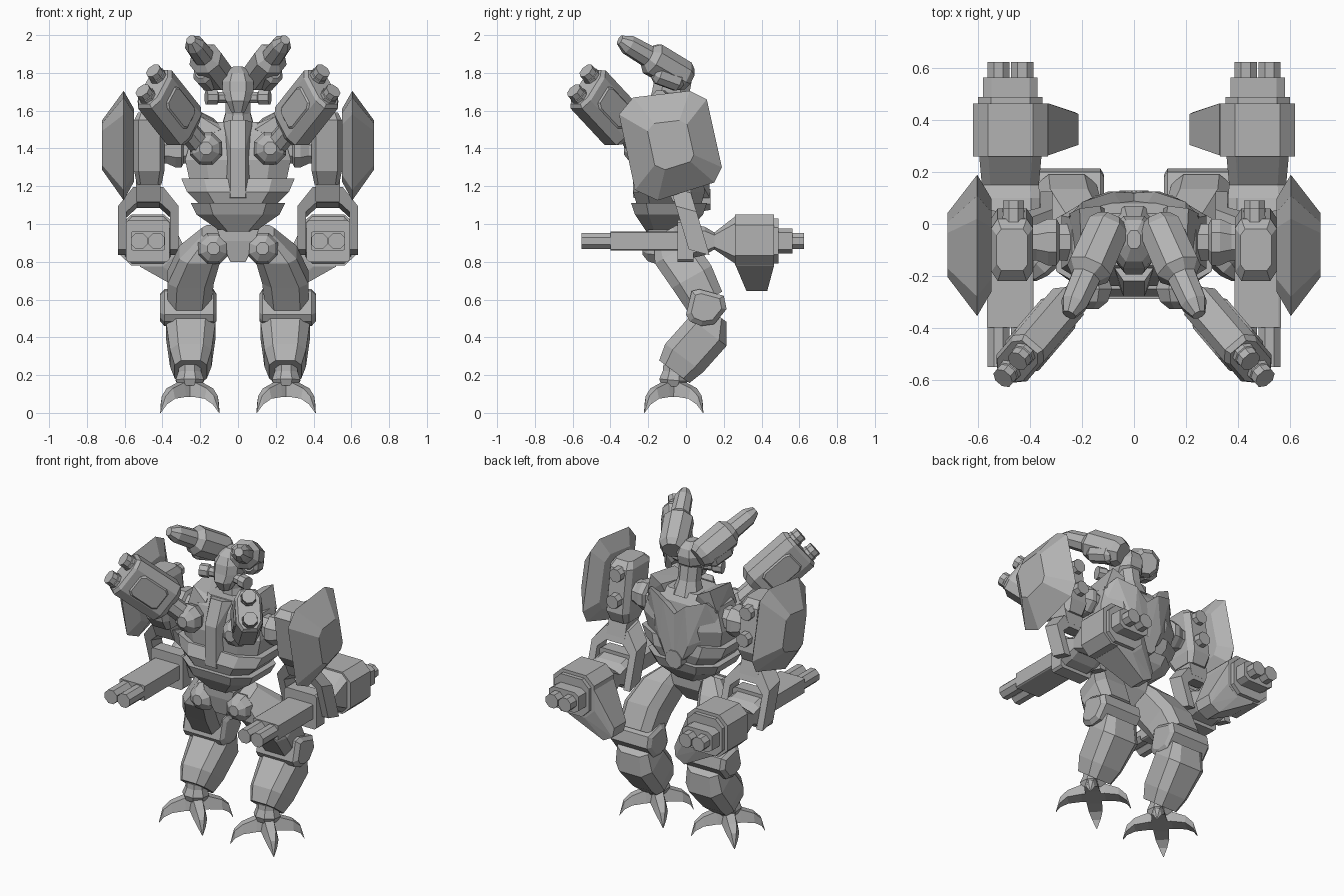
import bpy, bmesh, math
from mathutils import Vector as Vec, Matrix

if "Cube" in bpy.data.objects:
    bpy.data.objects.remove(bpy.data.objects["Cube"])

grey = bpy.data.materials.new("armour_grey")
grey.diffuse_color = (0.45, 0.45, 0.45, 1)
grey.use_nodes = True
grey.node_tree.nodes["Principled BSDF"].inputs["Base Color"].default_value = grey.diffuse_color
X, Y, Z = Vec((1, 0, 0)), Vec((0, 1, 0)), Vec((0, 0, 1))
ROUND = 0.586  # corner cut that gives a regular octagon


def finish(name, bm, mirror):
    """Turn a bmesh into one object, or a mirrored pair."""
    bmesh.ops.recalc_face_normals(bm, faces=bm.faces)
    for side in (["right", "left"] if mirror else [""]):
        if side == "left":
            bmesh.ops.transform(bm, matrix=Matrix.Diagonal((-1, 1, 1, 1)), verts=bm.verts)
            bmesh.ops.reverse_faces(bm, faces=bm.faces)
        full = f"{name}_{side}" if side else name
        me = bpy.data.meshes.new(full)
        bm.to_mesh(me)
        me.materials.append(grey)
        bpy.context.collection.objects.link(bpy.data.objects.new(full, me))
    bm.free()


def skin(name, rings, mirror=True):
    """Bridge equal rings of points and cap the ends."""
    bm = bmesh.new()
    vs = [[bm.verts.new(p) for p in r] for r in rings]
    n = len(vs[0])
    for a, b in zip(vs, vs[1:]):
        for i in range(n):
            bm.faces.new((a[i], a[(i + 1) % n], b[(i + 1) % n], b[i]))
    bm.faces.new(vs[0])
    bm.faces.new(vs[-1])
    finish(name, bm, mirror)


def loft(name, secs, U=X, V=Y, k=0.4, mirror=True):
    """Octagonal sections (centre, half U, half V) with corner cut k."""
    U, V, h = Vec(U).normalized(), Vec(V).normalized(), 1 - k
    shape = [(1, -h), (1, h), (h, 1), (-h, 1), (-1, h), (-1, -h), (-h, -1), (h, -1)]
    skin(name, [[Vec(c) + U * a * x + V * b * y for x, y in shape] for c, a, b in secs], mirror)


def tube(name, a, b, steps, mirror=True):
    """Round octagonal turning from a to b; steps are (fraction, radius)."""
    a, b = Vec(a), Vec(b)
    d = (b - a).normalized()
    U = d.cross(Z if abs(d.z) < 0.9 else Y).normalized()
    loft(name, [(a.lerp(b, t), r, r) for t, r in steps], U, d.cross(U), ROUND, mirror)


def ball(name, c, r, mirror=True):
    c = Vec(c)
    steps = [((1 - math.cos(t)) / 2, r * math.sin(t)) for t in (0.4, 0.95, math.pi / 2, 2.19, 2.74)]
    tube(name, c + Y * r, c - Y * r, steps, mirror)


def hull(name, pts, mirror=True):
    bm = bmesh.new()
    vs = [bm.verts.new(p) for p in pts]
    res = bmesh.ops.convex_hull(bm, input=vs)
    bmesh.ops.delete(bm, geom=list({v for v in res["geom_interior"] + res["geom_unused"]
                                    if isinstance(v, bmesh.types.BMVert)}), context="VERTS")
    bmesh.ops.dissolve_limit(bm, angle_limit=0.03, verts=bm.verts, edges=bm.edges)
    finish(name, bm, mirror)


def both(pts):
    return [(s * x, y, z) for x, y, z in pts for s in (1, -1)]


# feet: four diagonal hooked claws
foot = Vec((0.255, -0.065, 0))
for i in range(4):
    a = math.radians(45 + 90 * i)
    d = Vec((math.cos(a), math.sin(a), 0))
    w = Vec((-d.y, d.x, 0))
    rings = []
    for r, hw, lo, hi in [(-0.01, .05, .085, .165), (.07, .045, .085, .16), (.15, .04, .075, .13),
                          (.195, .024, .045, .09), (.22, .002, .0, .006)]:
        p = foot + d * r
        rings.append([p - w * hw + Z * lo, p + w * hw + Z * lo, p + w * hw * .6 + Z * hi, p - w * hw * .6 + Z * hi])
    skin(f"claw_{i + 1}", rings)
tube("ankle", (.255, -.07, .14), (.255, -.06, .25), [(0, .06), (.3, .075), (.7, .06), (1, .06)])

# legs
loft("shin", [((.25, .15, .53), .11, .08), ((.25, .115, .43), .13, .125),
              ((.25, -.01, .29), .11, .125), ((.25, -.062, .218), .085, .1)], X, (0, .8, -.6))
knee = [(0, .52), (.03, .645), (.07, .655), (.2, .62), (.215, .55), (.15, .47), (.08, .46), (.02, .485)]
skin("knee_guard", [[(x, .11 + (y - .11) * f, .56 + (z - .56) * f) for y, z in knee]
                    for x, f in ((.115, .75), (.13, 1), (.39, 1), (.412, .75))])
loft("thigh", [((.13, -.11, .96), .06, .07), ((.2, -.06, .85), .11, .12),
               ((.25, .03, .72), .122, .12), ((.26, .1, .59), .115, .105)], X, (0, .87, .49))
ball("hip_ball", (.13, -.155, .87), .082)

# pelvis and waist
hull("pelvis", both([(.11, -.2, .97), (.11, .0, .97), (.09, -.2, .91), (.09, .0, .9), (.04, -.18, .8), (.04, -.06, .8)]), False)
loft("belly_bowl", [((0, -.09, 1.11), .25, .2), ((0, -.09, 1.05), .22, .18), ((0, -.1, .96), .09, .11)], mirror=False)
loft("rib_plate", [((0, -.08, 1.24), .3, .17), ((0, -.09, 1.17), .27, .19), ((0, -.09, 1.1), .2, .17)], mirror=False)

# chest
loft("chest", [((0, -.08, 1.2), .25, .15), ((0, -.07, 1.34), .28, .17),
               ((0, -.06, 1.48), .24, .14), ((0, -.06, 1.54), .15, .1)], mirror=False)
hull("breastbone", both([(.04, -.28, 1.14), (.04, -.28, 1.4), (.04, -.22, 1.55), (.075, -.2, 1.12), (.075, -.17, 1.54)]), False)
# back shell in two halves, dipping at the middle
hull("back_plate", [(.25, .03, 1.47), (.2, .085, 1.53), (.08, .125, 1.49), (0, .12, 1.42), (.06, .125, 1.14), (0, .125, 1.12),
                    (.1, .125, 1.24), (.26, .02, 1.32), (.1, 0, 1.14), (0, 0, 1.12), (0, 0, 1.42), (.2, 0, 1.5)])
tube("tail_boss", (0, .05, 1.13), (0, .13, 1.13), [(0, .07), (1, .055)], False)
hull("collar", [(.09, -.2, 1.5), (.23, -.19, 1.44), (.2, -.17, 1.57), (.1, -.16, 1.53), (.25, .04, 1.46), (.21, .06, 1.6),
                (.13, .07, 1.56), (.1, .05, 1.48)])

# head
tube("neck", (0, -.02, 1.5), (0, -.05, 1.68), [(0, .09), (.5, .065), (1, .065)], False)
loft("head", [((0, -.13, 1.59), .035, .035), ((0, -.12, 1.65), .062, .075), ((0, -.08, 1.7), .082, .1),
              ((0, -.07, 1.755), .083, .1), ((0, -.065, 1.8), .062, .08), ((0, -.06, 1.835), .025, .035)],
     k=.5, mirror=False)
tube("cheek_sensor", (.05, -.11, 1.67), (.168, -.14, 1.67), [(0, .03), (.5, .03), (.55, .038), (1, .038)])
tube("horn", (.09, .01, 1.765), (.25, -.35, 1.975),
     [(0, .06), (.08, .082), (.52, .085), (.6, .055), (.88, .05), (1, .025)])
tube("horn_pod", (.145, -.02, 1.745), (.195, -.17, 1.8), [(0, .03), (.15, .05), (.85, .05), (1, .03)])

# chest cannons on ball mounts
base, end = Vec((.275, -.325, 1.505)), Vec((.45, -.53, 1.725))
axis = (end - base).normalized()
side = axis.cross(Z).normalized()
up = side.cross(axis)
ball("cannon_mount", (.17, -.25, 1.4), .085)
tube("cannon_neck", (.17, -.23, 1.38), base + axis * .03, [(0, .055), (1, .055)])
loft("cannon_body", [(base - axis * .02, .05, .09), (base + axis * .02, .078, .13),
                     (end - axis * .02, .078, .13), (end, .065, .115)], side, up)
for s, nm in ((1, "upper"), (-1, "lower")):
    p = end + up * .068 * s
    tube(f"cannon_barrel_{nm}", p - axis * .02, p + axis * .055, [(0, .044), (.5, .044), (.55, .04), (1, .04)])
    # raised panels on the sides of the body
    q = (base + end) / 2 + side * .076 * s
    loft(f"cannon_panel_{nm}", [(q, .11, .075), (q + side * .01 * s, .1, .065)], axis, up, .25)

# shoulders and upper arms
tube("shoulder_joint", (.2, -.07, 1.39), (.42, -.07, 1.39),
     [(0, .07), (.4, .07), (.45, .09), (.6, .09), (.8, .07), (1, .07)])
loft("upper_arm", [((.47, -.1, 1.59), .06, .08), ((.47, -.1, 1.55), .08, .12),
                   ((.47, -.06, 1.28), .08, .12), ((.47, -.05, 1.21), .065, .08)], k=.3)
for z, y in ((1.52, .0), (1.36, .03)):
    tube("arm_bolt_high" if z > 1.4 else "arm_bolt_low", (.465, y - .05, z), (.465, y + .06, z), [(0, .045), (1, .04)])

# shoulder shields
rim = [(-.28, 1.67), (.02, 1.705), (.11, 1.66), (.19, 1.3), (.15, 1.22), (-.15, 1.125), (-.27, 1.18), (-.355, 1.58)]
skin("shield", [[(x, -.08 + (y + .08) * f, 1.42 + (z - 1.42) * f) for y, z in rim]
                for x, f in ((.55, .66), (.605, 1), (.72, .45))])

# forearm yoke: sloping arch
hull("elbow_stem", [(x, y, z) for x in (.41, .54) for y, z in [(-.14, 1.28), (.0, 1.28), (-.07, 1.12), (.04, 1.12)]])
outer = [(-.16, .85), (-.16, 1.08), (-.08, 1.18), (.08, 1.18), (.16, 1.08), (.16, .85)]
inner = [(-.115, .85), (-.115, 1.05), (-.06, 1.1), (.06, 1.1), (.115, 1.05), (.115, .85)]
skin("forearm_yoke", [[(.475 + x, -.02 + (1.15 - z) * .3 + s * .055, z - s * .015)
                       for (x, z), s in ((o, -1), (o, 1), (i, 1), (i, -1))] for o, i in zip(outer, inner)])

# forearm guns
cx, cz = .477, .91
loft("gun_front_block", [((cx, -.4, cz), .09, .05), ((cx, .06, cz), .09, .05)], X, Z, .1)
loft("gun_receiver", [((cx, -.045, cz), .115, .11), ((cx, .04, cz), .115, .11)], X, Z, .12)
loft("gun_core", [((cx, .03, cz), .115, .09), ((cx, .1, cz), .115, .075), ((cx, .15, cz), .11, .045),
                  ((cx, .26, cz + .005), .12, .125)], X, Z, .3)
loft("gun_drum", [((cx, .26, .915), .145, .135), ((cx, .465, .915), .145, .135)], X, Z, .4)
loft("gun_collar", [((cx, .46, .91), .125, .12), ((cx, .49, .91), .125, .12)], X, Z, .4)
loft("gun_neck", [((cx, .48, .91), .105, .065), ((cx, .565, .91), .105, .065)], X, Z, .3)
for nm, bx in (("inner", .431), ("outer", .523)):
    tube(f"front_barrel_{nm}", (bx, -.552, cz), (bx, -.38, cz), [(0, .043), (1, .043)])
    tube(f"rear_barrel_{nm}", (bx, .54, cz), (bx, .624, cz), [(0, .043), (1, .043)])
# ammunition hopper slanting inward and down
hull("hopper", [(.33, .265, .97), (.33, .465, .97), (.33, .265, .84), (.33, .465, .84), (.4, .265, .775), (.4, .465, .775),
                (.52, .265, .775), (.52, .465, .775), (.215, .305, .74), (.215, .425, .74),
                (.225, .315, .68), (.225, .43, .68), (.29, .32, .645), (.29, .43, .645)])
